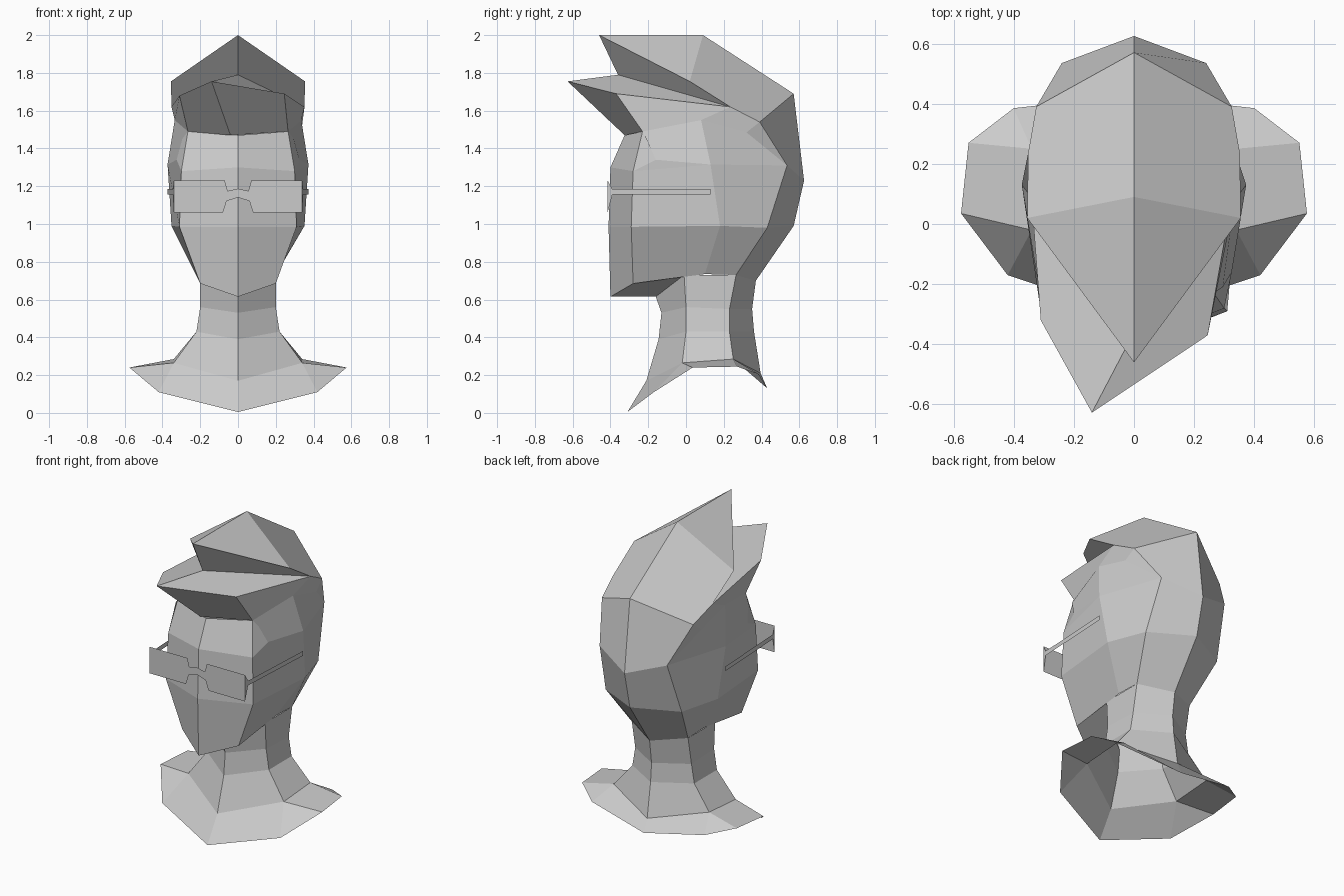
import bpy
import bmesh

if "Cube" in bpy.data.objects:
    bpy.data.objects.remove(bpy.data.objects["Cube"], do_unlink=True)

grey = bpy.data.materials.new("plain grey")
grey.use_nodes = True
grey.diffuse_color = (0.6, 0.6, 0.6, 1)
grey.node_tree.nodes["Principled BSDF"].inputs["Base Color"].default_value = (0.6, 0.6, 0.6, 1)


def build(name, polygons, mirror=True, fix_normals=True):
    """Make a flat-shaded object from polygons of points, optionally mirrored in x."""
    bm = bmesh.new()
    for poly in polygons:
        bm.faces.new([bm.verts.new(p) for p in poly])
        if mirror:
            bm.faces.new([bm.verts.new((-x, y, z)) for x, y, z in reversed(poly)])
    bmesh.ops.remove_doubles(bm, verts=bm.verts, dist=0.0005)
    if fix_normals:
        bmesh.ops.recalc_face_normals(bm, faces=bm.faces)
    mesh = bpy.data.meshes.new(name)
    bm.to_mesh(mesh)
    bm.free()
    mesh.materials.append(grey)
    obj = bpy.data.objects.new(name, mesh)
    bpy.context.collection.objects.link(obj)
    return obj


def strips(columns):
    """Quads between neighbouring columns, each listed from top to bottom."""
    return [(a[i], a[i + 1], b[i + 1], b[i])
            for a, b in zip(columns, columns[1:]) for i in range(len(a) - 1)]


def flip(p):
    return (-p[0], p[1], p[2])


# Key points shared by the head and hair (left side)
brow_mid = (0, -0.325, 1.47)
brow = (0.265, -0.23, 1.49)
crown_front = (0, -0.46, 2.0)
crown_mid = (0, 0.09, 2.0)
crown_back = (0, 0.57, 1.69)
side_top = (0.355, 0.02, 1.755)
side_low = (0.352, 0.235, 1.62)
side_back = (0.325, 0.39, 1.54)
patch_front = (0.335, 0.08, 1.55)
patch_back = (0.335, 0.32, 1.485)
fringe_mid = (0, -0.36, 1.79)

# Head columns
face_mid = [brow_mid, (0, -0.40, 1.30), (0, -0.41, 0.985), (0, -0.40, 0.615)]
face_edge = [brow, (0.30, -0.28, 1.28), (0.31, -0.29, 0.985), (0.2, -0.28, 0.685)]
ear = [(0.373, 0.13, 1.315), (0.352, 0.18, 0.99), (0.2, 0.10, 0.735)]
nape_edge = [(0.24, 0.535, 1.31), (0.27, 0.43, 0.98), (0.2, 0.265, 0.73)]
nape_mid = [(0, 0.625, 1.23), (0, 0.57, 0.99), (0, 0.37, 0.70)]
sideburn = (0.325, -0.16, 1.34)
temple = (0.295, -0.21, 1.45)

# Neck columns, ending at the shoulder crease
neck_front = [(0, -0.16, 0.615), (0, -0.13, 0.53), (0, -0.145, 0.39), (0, -0.21, 0.17)]
neck_left = [(0.2, -0.01, 0.73), (0.2, 0.0, 0.56), (0.22, 0.0, 0.43), (0.34, -0.02, 0.265)]
neck_rear = [(0.2, 0.265, 0.73), (0.2, 0.23, 0.55), (0.22, 0.23, 0.43), (0.34, 0.25, 0.285)]
neck_back = [(0, 0.37, 0.70), (0, 0.35, 0.55), (0, 0.36, 0.43), (0, 0.395, 0.21)]

# Head: face, cheeks, back of the head, temples and jaw underside
build("head", strips([face_mid, face_edge])
      + strips([face_edge[1:], ear, nape_edge, nape_mid])
      + [(brow, temple, sideburn, face_edge[1]),
         (face_edge[1], sideburn, ear[0]),
         (brow, patch_front, ear[0], sideburn, temple),
         (patch_front, patch_back, nape_edge[0], ear[0]),
         (face_mid[3], neck_front[0], neck_left[0], face_edge[3]),
         (face_edge[3], neck_left[0], ear[2])])

# Hair: swept-up crown and back
build("hair", [
    (crown_front, side_top, crown_mid),
    (crown_mid, side_top, side_low, side_back, crown_back),
    (crown_back, side_back, nape_edge[0], nape_mid[0]),
    (crown_front, fringe_mid, side_low, side_top),
    (side_low, patch_front, patch_back, side_back),
    (side_back, patch_back, nape_edge[0])])

# Forelock: lopsided spike over the forehead
tip = (-0.14, -0.627, 1.755)
lock_left, lock_right = (0.245, -0.37, 1.69), (-0.31, -0.32, 1.68)
lock_mid = (-0.04, -0.325, 1.47)
build("forelock", [
    (tip, lock_left, side_low, fringe_mid),
    (tip, fringe_mid, flip(side_low), lock_right),
    (tip, lock_mid, brow, lock_left),
    (tip, lock_right, flip(brow), lock_mid),
    (lock_left, brow, patch_front, side_low),
    (lock_right, flip(side_low), flip(patch_front), flip(brow))], mirror=False)

# Neck and flared open shoulders
rim = [(0, -0.31, 0.005), (0.42, -0.17, 0.11), (0.575, 0.035, 0.24),
       (0.55, 0.27, 0.245), (0.40, 0.385, 0.205), (0, 0.43, 0.13)]
crease = [c[-1] for c in (neck_front, neck_left, neck_rear, neck_back)]
build("neck_and_shoulders", strips([neck_front, neck_left, neck_rear, neck_back]) + [
    (crease[0], rim[0], rim[1], crease[1]),
    (crease[1], rim[1], rim[2]),
    (crease[1], rim[2], rim[3], crease[2]),
    (crease[2], rim[3], rim[4]),
    (crease[2], rim[4], rim[5], crease[3])])

# Glasses: flat lens plate with bridge, folded ends and arms
Y = -0.415
build("glasses_front", [
    [(x, Y, z) for x, z in ((0.34, 1.23), (0.07, 1.23), (0.08, 1.06), (0.34, 1.06))],
    [(x, Y, z) for x, z in ((0.07, 1.23), (0.055, 1.175), (0, 1.187),
                            (0, 1.14), (0.06, 1.122), (0.08, 1.06))]],
      fix_normals=False)
build("glasses_arms", [
    [(0.34, Y, 1.06), (0.345, -0.39, 1.155), (0.345, -0.39, 1.185), (0.34, Y, 1.23)],
    [(0.345, -0.39, 1.155), (0.372, 0.13, 1.155), (0.372, 0.13, 1.185), (0.345, -0.39, 1.185)]],
      fix_normals=False)
